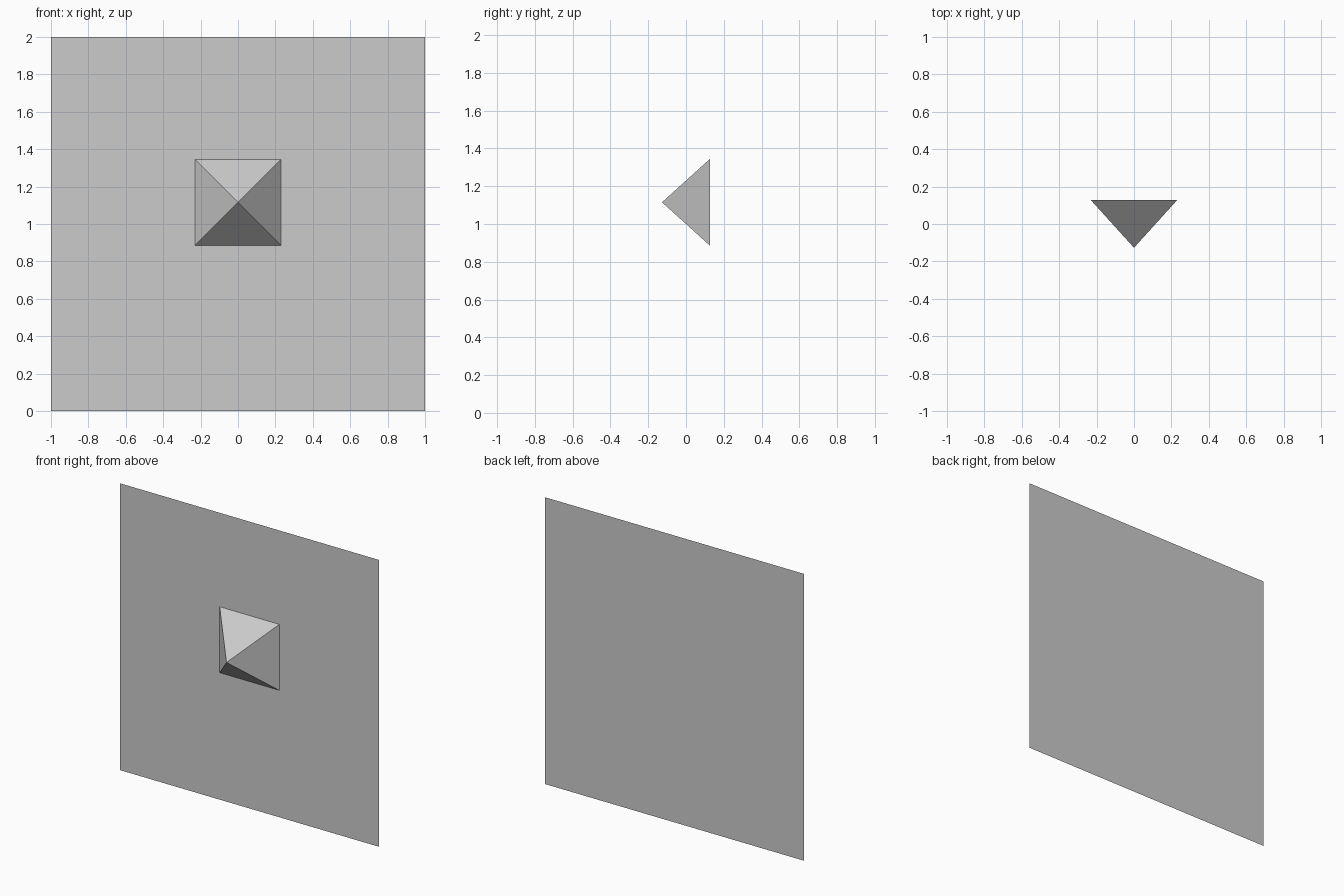
import bpy
import math

if "Cube" in bpy.data.objects:
    bpy.data.objects.remove(bpy.data.objects["Cube"])

DEPTH = 0.254          # pyramid height, toward the front
HALF = 0.23            # half width of the pyramid base
CENTRE_Z = 1.115

# Upright square backing sheet
bpy.ops.mesh.primitive_plane_add(size=2, location=(0, DEPTH / 2, 1),
                                 rotation=(math.pi / 2, 0, 0))
bpy.context.object.name = "backing_panel"

# Four-sided pyramid stud, open where it meets the panel, apex facing -y
bpy.ops.mesh.primitive_cone_add(vertices=4, radius1=HALF * math.sqrt(2), radius2=0,
                                depth=DEPTH, end_fill_type='NOTHING')
stud = bpy.context.object
stud.name = "pyramid_stud"
bpy.ops.object.transform_apply(location=False, rotation=False, scale=True)
stud.rotation_euler = (0, 0, math.pi / 4)
bpy.ops.object.transform_apply(location=False, rotation=True, scale=False)
stud.rotation_euler = (math.pi / 2, 0, 0)
stud.location = (0, 0, CENTRE_Z)
